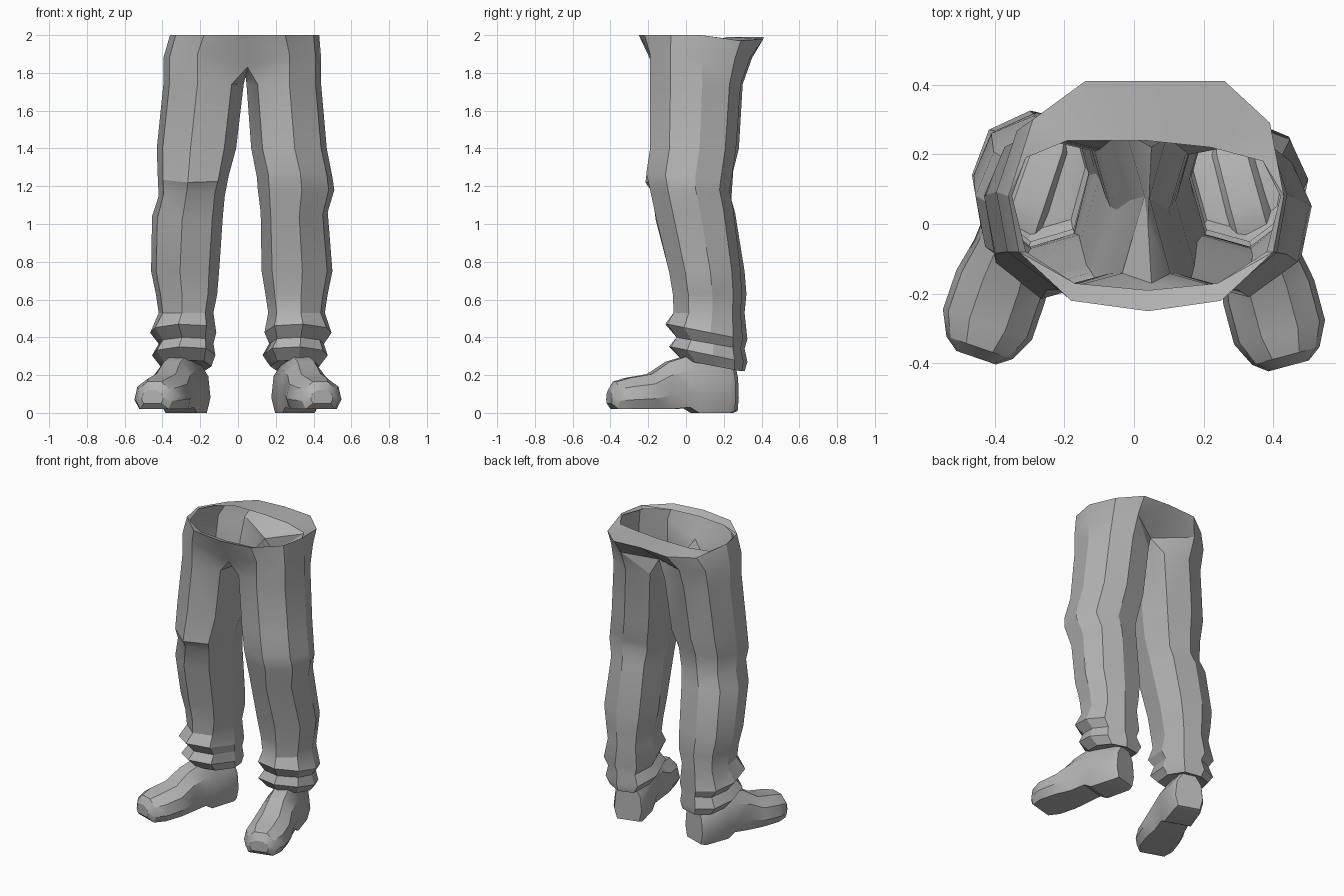
import bpy, bmesh, math
from mathutils import Vector

if "Cube" in bpy.data.objects:
    bpy.data.objects.remove(bpy.data.objects["Cube"])

grey = bpy.data.materials.new("plain grey")
grey.diffuse_color = (0.45, 0.45, 0.45, 1)
grey.use_nodes = True
grey.node_tree.nodes["Principled BSDF"].inputs["Base Color"].default_value = grey.diffuse_color


def finish(bm, name):
    bmesh.ops.recalc_face_normals(bm, faces=bm.faces)
    bmesh.ops.triangulate(bm, faces=[f for f in bm.faces if len(f.verts) == 4],
                          quad_method='SHORT_EDGE')
    me = bpy.data.meshes.new(name)
    bm.to_mesh(me)
    bm.free()
    me.materials.append(grey)
    ob = bpy.data.objects.new(name, me)
    bpy.context.collection.objects.link(ob)
    bpy.ops.object.select_all(action='DESELECT')
    bpy.context.view_layer.objects.active = ob
    ob.select_set(True)
    bpy.ops.object.shade_smooth_by_angle(angle=math.radians(28))


def bridge(bm, a, b):
    n = len(a)
    for i in range(n):
        j = (i + 1) % n
        quad = list(dict.fromkeys((a[i], a[j], b[j], b[i])))
        if len(quad) > 2:
            bm.faces.new(quad)


# Leg cross-section: u points outward from the crotch, v points back
SECTION = [(-.7, -.8), (-1, .1), (-.75, .85), (.05, 1),
           (.72, .75), (1, .15), (.85, -.55), (.15, -1)]

# Rings: height, inner x, outer x, front y, back y, tilt
LEFT = [(1.74, .03, -.395, -.19, .30, 0), (1.40, -.01, -.43, -.19, .28, 0),
        (1.25, -.05, -.425, -.215, .25, .03), (1.15, -.07, -.42, -.18, .24, -.02),
        (1.04, -.08, -.455, -.16, .26, .02), (.75, -.10, -.46, -.09, .31, 0),
        (.63, -.11, -.435, -.07, .32, 0), (.53, -.13, -.42, -.065, .31, 0),
        (.43, -.115, -.465, -.11, .325, -.04), (.37, -.13, -.42, -.05, .31, -.03),
        (.31, -.12, -.455, -.09, .325, -.04), (.25, -.14, -.41, -.02, .31, -.03),
        (.26, -.16, -.37, .0, .26, -.02)]
RIGHT = [(1.74, .045, .44, -.19, .29, 0), (1.40, .07, .47, -.19, .265, 0),
         (1.25, .10, .50, -.21, .24, -.02), (1.18, .105, .51, -.19, .23, 0),
         (1.06, .12, .475, -.16, .25, .02), (.75, .125, .50, -.09, .29, 0),
         (.63, .145, .475, -.07, .295, 0), (.53, .16, .46, -.065, .29, 0),
         (.43, .14, .495, -.10, .30, -.04), (.37, .165, .455, -.05, .29, -.03),
         (.31, .13, .475, -.08, .305, -.04), (.25, .17, .43, -.02, .295, -.03),
         (.26, .19, .39, .0, .25, -.02)]

# Trousers: a twelve-point waist that splits into two eight-point legs
bm = bmesh.new()
new = lambda p: bm.verts.new(p)
front_mid, crotch, back_mid = new((.05, -.17, 1.83)), new((.04, 0, 1.78)), new((.05, .22, 1.84))
sides = {
    # each row: back, back corner, side, front corner, front
    "left": ([(-.14, .41, 1.98), (-.29, .30, 1.97), (-.36, .08, 2), (-.33, -.08, 2), (-.18, -.22, 2)],
             [(-.19, .24, 1.99), (-.31, .19, 1.98), (-.35, .08, 1.99), (-.31, -.08, 1.98), (-.17, -.17, 1.98)]),
    "right": ([(.26, .41, 1.98), (.39, .29, 1.97), (.43, .08, 2), (.40, -.08, 2), (.25, -.22, 2)],
              [(.22, .22, 1.99), (.37, .18, 1.98), (.42, .08, 1.99), (.38, -.08, 1.98), (.24, -.17, 1.98)])}
waist, lip, hips = {}, {}, {}
for name, rows in (("left", LEFT), ("right", RIGHT)):
    outer, inner = sides[name]
    waist[name] = [new(p) for p in outer]
    lip[name] = [new(p) for p in inner]
    previous = None
    for k, (z, xi, xo, y0, y1, tilt) in enumerate(rows):
        ring = []
        for u, v in SECTION:
            x = (xi + xo) / 2 + u * (xo - xi) / 2
            ring.append(new((x, (y0 + y1) / 2 + v * (y1 - y0) / 2, z + tilt * v)))
        if previous is None:
            # hips flare from the thigh to the seat
            hip = [new((v.co.x, v.co.y + dy, z)) for v, dy, z in
                   zip(ring[3:], (.05, .03, 0, 0, 0), (1.88, 1.88, 1.88, 1.88, 1.9))]
            hips[name] = hip
            bridge(bm, [front_mid, crotch, back_mid] + hip, ring)
        else:
            bridge(bm, previous, ring)
        previous = ring
    bm.faces.new(previous)


def around(d, back, front):
    return [back] + d["right"] + [front] + d["left"][::-1]


top = around(waist, new((.06, .41, 1.99)), new((.04, -.25, 2)))
bridge(bm, around(hips, back_mid, front_mid), top)
bridge(bm, top, around(lip, new((.03, .24, 1.99)), new((.04, -.19, 1.98))))
finish(bm, "trousers")

# Shoes: profile along the foot as distance, half width, bottom, top
PROFILE = [(0, .09, .01, .25), (.03, .105, 0, .27), (.20, .11, 0, .30),
           (.25, .11, .03, .30), (.35, .115, .02, .27), (.45, .135, .02, .205),
           (.57, .135, .02, .185), (.64, .10, .02, .165), (.67, .06, .05, .12)]
SHOE = [(-.8, 0), (.8, 0), (1, .3), (.88, .72), (.4, 1), (-.4, 1), (-.88, .72), (-1, .3)]


def shoe(name, heel, angle, scale):
    bm = bmesh.new()
    along = Vector((math.sin(angle), -math.cos(angle), 0))
    across = Vector((math.cos(angle), math.sin(angle), 0))
    rings = []
    for s, w, z0, z1 in PROFILE:
        rings.append([bm.verts.new(Vector(heel) + along * s * scale + across * w * a
                                   + Vector((0, 0, z0 + (z1 - z0) * h))) for a, h in SHOE])
    for a, b in zip(rings, rings[1:]):
        bridge(bm, a, b)
    bm.faces.new(rings[0])
    bm.faces.new(rings[-1])
    finish(bm, name)


shoe("left_shoe", (-.235, .25, 0), math.radians(-19), 1.0)
shoe("right_shoe", (.27, .24, 0), math.radians(15), 1.0)
